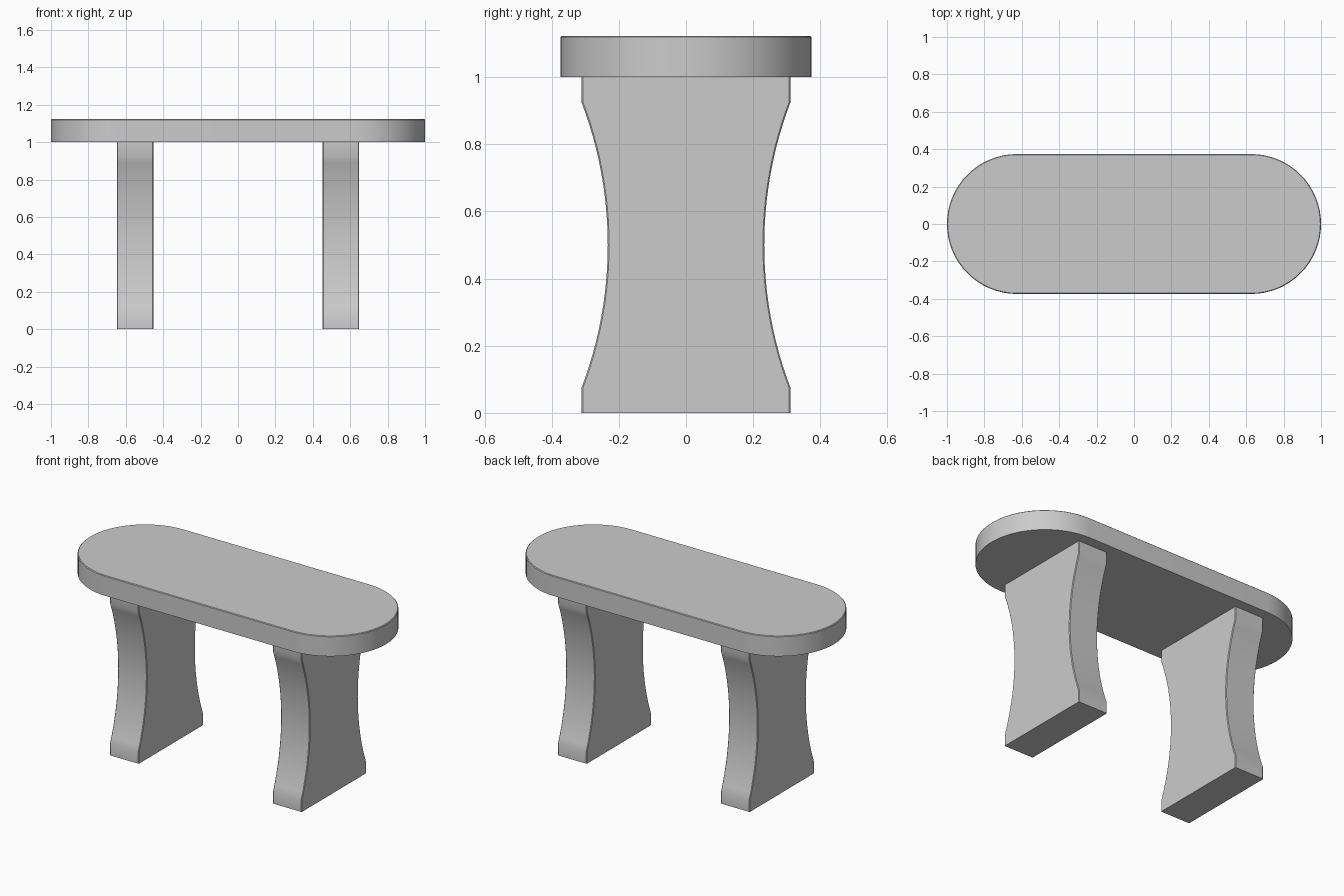
import bpy, bmesh
from math import sin, cos, pi, asin

if "Cube" in bpy.data.objects:
    bpy.data.objects.remove(bpy.data.objects["Cube"])


def prism(name, profile, offset):
    """Extrude a closed 3D outline and soften its rim edges slightly."""
    bm = bmesh.new()
    face = bm.faces.new([bm.verts.new(p) for p in profile])
    ext = bmesh.ops.extrude_face_region(bm, geom=[face])
    bmesh.ops.translate(bm, vec=offset,
                        verts=[g for g in ext["geom"] if isinstance(g, bmesh.types.BMVert)])
    bmesh.ops.recalc_face_normals(bm, faces=bm.faces)
    # rims of the two caps, leaving the edges on the floor and under the seat sharp
    rims = [e for e in bm.edges
            if any(len(f.verts) > 4 for f in e.link_faces)
            and not all(v.co.z < 0.001 or abs(v.co.z - 1) < 0.001 for v in e.verts)]
    bmesh.ops.bevel(bm, geom=rims, offset=0.004, segments=1, affect='EDGES')
    mesh = bpy.data.meshes.new(name)
    bm.to_mesh(mesh)
    bm.free()
    ob = bpy.data.objects.new(name, mesh)
    bpy.context.collection.objects.link(ob)
    bpy.ops.object.select_all(action='DESELECT')
    ob.select_set(True)
    bpy.context.view_layer.objects.active = ob
    bpy.ops.object.shade_smooth_by_angle(angle=pi / 6)
    return ob


# Seat: slab with half-round ends
R, N = 0.374, 32
right_end = [(1 - R + R * cos(a), R * sin(a), 1.0)
             for a in (-pi / 2 + pi * i / N for i in range(N + 1))]
prism("seat", right_end + [(-x, -y, z) for x, y, z in right_end], (0, 0, 0.123))

# Legs: slabs with a concave arc on both sides
HALF, WAIST, CHORD, M = 0.311, 0.233, 0.425, 24
sag = HALF - WAIST
r = (CHORD ** 2 + sag ** 2) / (2 * sag)
reach = asin(CHORD / r)
arc = [(WAIST + r - r * cos(a), 0.5 + r * sin(a))
       for a in (-reach + 2 * reach * i / M for i in range(M + 1))]
side = [(HALF, 0.0)] + arc + [(HALF, 1.0)]
outline = side + [(-y, z) for y, z in reversed(side)]
for name, x in (("left_leg", -0.648), ("right_leg", 0.452)):
    prism(name, [(x, y, z) for y, z in outline], (0.196, 0, 0))
